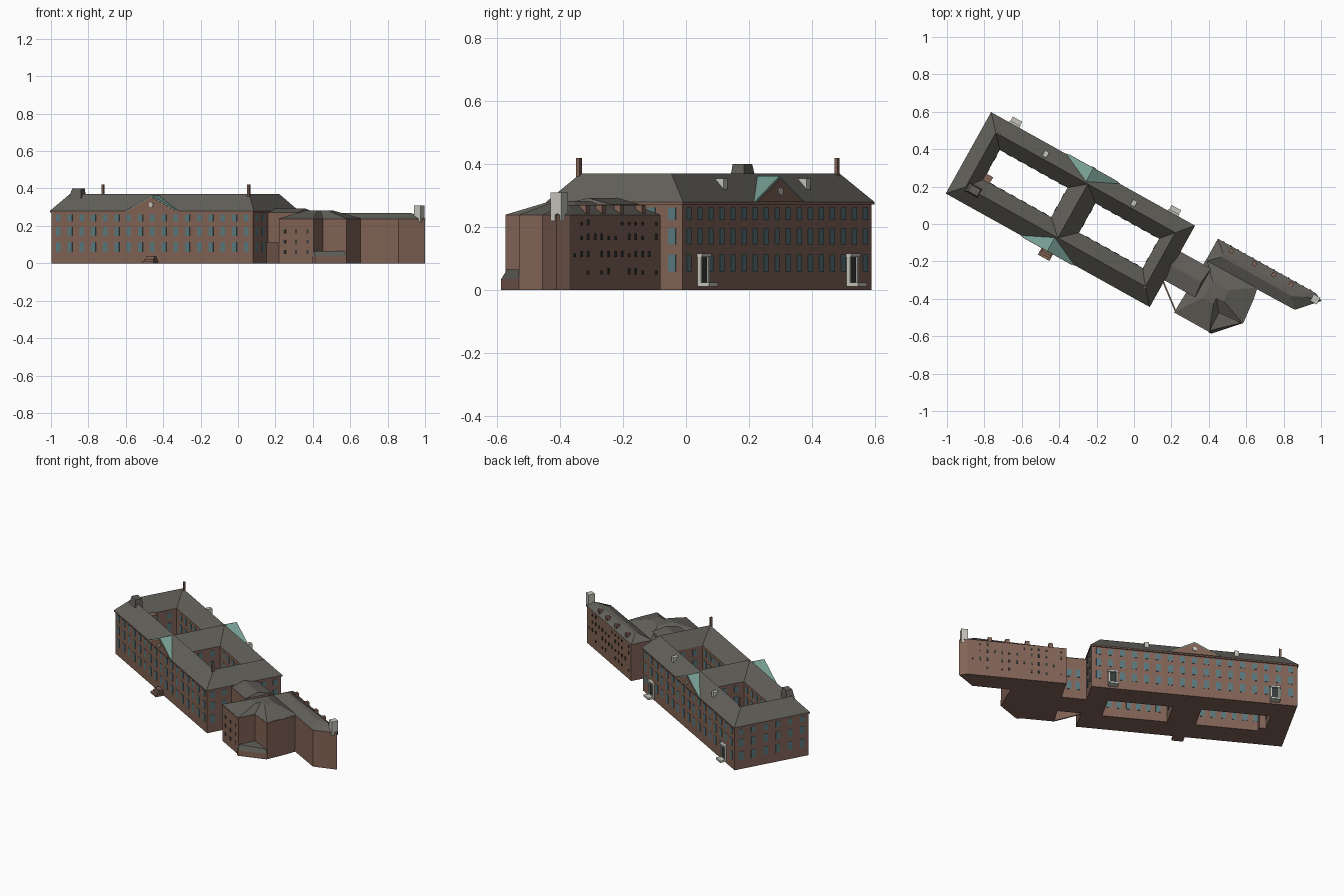
import bpy, bmesh, math, random
from mathutils import Matrix

if "Cube" in bpy.data.objects:
    bpy.data.objects.remove(bpy.data.objects["Cube"])

random.seed(4)
# Everything is built in the building's own axes (u along, v across), then turned into place
PLACE = Matrix.Translation((-0.34, 0.077, 0)) @ Matrix.Rotation(math.radians(-29.1), 4, 'Z')


def material(name, rgb):
    m = bpy.data.materials.new(name)
    m.diffuse_color = (*rgb, 1)
    m.use_nodes = True
    m.node_tree.nodes["Principled BSDF"].inputs["Base Color"].default_value = m.diffuse_color
    return m


BRICK = material("brick", (0.22, 0.125, 0.092))
ROOF = material("slate", (0.125, 0.118, 0.102))
GREEN = material("copper", (0.19, 0.36, 0.31))
GLASS = material("glass", (0.10, 0.19, 0.21))
DARK = material("dark_opening", (0.04, 0.045, 0.045))
STONE = material("stone", (0.55, 0.55, 0.50))


def finish(name, bm, mat):
    bmesh.ops.recalc_face_normals(bm, faces=bm.faces)
    me = bpy.data.meshes.new(name)
    bm.to_mesh(me)
    bm.free()
    me.materials.append(mat)
    ob = bpy.data.objects.new(name, me)
    bpy.context.collection.objects.link(ob)
    ob.matrix_world = PLACE
    return ob


def loft(name, a, za, b, zb, mat, caps=True):
    """Join two matching outlines at two heights."""
    bm = bmesh.new()
    A = [bm.verts.new((x, y, za)) for x, y in a]
    B = [bm.verts.new((x, y, zb)) for x, y in b]
    for i in range(len(A)):
        j = (i + 1) % len(A)
        bm.faces.new((A[i], A[j], B[j], B[i]))
    if caps:
        bm.faces.new(A[::-1])
        bm.faces.new(B)
    return finish(name, bm, mat)


def boxes(name, items, mat):
    """Many boxes in one mesh, each given as (u0, u1, v0, v1, z0, z1)."""
    bm = bmesh.new()
    for u0, u1, v0, v1, z0, z1 in items:
        m = (Matrix.Translation(((u0 + u1) / 2, (v0 + v1) / 2, (z0 + z1) / 2))
             @ Matrix.Diagonal((u1 - u0, v1 - v0, z1 - z0, 1)))
        bmesh.ops.create_cube(bm, size=1, matrix=m)
    return finish(name, bm, mat)


def rect(u0, u1, v0, v1):
    return [(u0, v0), (u1, v0), (u1, v1), (u0, v1)]


def scaled(pts, c, s):
    return [(c[0] + (x - c[0]) * s, c[1] + (y - c[1]) * s) for x, y in pts]


def spread(a, b, n):
    return [a + (b - a) * i / (n - 1) for i in range(n)]


# Main block: grid of wings around two open courtyards
EAVE, TOP = 0.28, 0.37
U = [-0.617, -0.485, -0.07, 0.10, 0.49, 0.617]
V = [-0.242, -0.085, 0.095, 0.242]
bm = bmesh.new()
grid = {(i, j): bm.verts.new((u, v, 0)) for i, u in enumerate(U) for j, v in enumerate(V)}
for i in range(5):
    for j in range(3):
        if (i, j) not in ((1, 1), (3, 1)):
            bm.faces.new((grid[i, j], grid[i + 1, j], grid[i + 1, j + 1], grid[i, j + 1]))
ret = bmesh.ops.extrude_face_region(bm, geom=bm.faces[:], use_keep_orig=True)
for v in ret["geom"]:
    if isinstance(v, bmesh.types.BMVert):
        v.co.z = EAVE
finish("main_walls", bm, BRICK)

# Main roof: outer slopes, then slopes down to each courtyard
E = 0.007
loft("outer_roof", rect(U[0] - E, U[5] + E, V[0] - E, V[3] + E), EAVE,
     rect(-0.548, 0.55, -0.165, 0.165), TOP, ROOF, False)
for tag, c0, c1, r0, r1 in (("west", U[1], U[2], -0.548, 0.015), ("east", U[3], U[4], 0.015, 0.55)):
    loft(tag + "_court_roof", rect(c0, c1, V[1], V[2]), EAVE,
         rect(r0, r1, -0.165, 0.165), TOP, ROOF, False)

# Cornice under the eaves
boxes("cornice", [(U[0] - E, U[5] + E, V[0] - E, V[0], 0.272, EAVE),
                  (U[0] - E, U[5] + E, V[3], V[3] + E, 0.272, EAVE),
                  (U[0] - E, U[0], V[0], V[3], 0.272, EAVE),
                  (U[5], U[5] + E, V[0], V[3], 0.272, EAVE)], BRICK)

# Windows in three rows
ROWS = [(0.06, 0.113), (0.145, 0.195), (0.223, 0.262)]
W, D = 0.014, 0.0025
wins = []


def along(us, v, w=W):
    wins.extend((u - w, u + w, v - D, v + D, a, b) for u in us for a, b in ROWS)


def across(vs, u, w=W):
    wins.extend((u - D, u + D, v - w, v + w, a, b) for v in vs for a, b in ROWS)


facade = spread(-0.575, 0.575, 17)
along(facade, V[0])
along(facade, V[3])
across(spread(-0.2, 0.2, 6), U[0])
across([-0.205, -0.13, 0.13, 0.205], U[5])
for c0, c1 in ((U[1], U[2]), (U[3], U[4])):
    for v in (V[1], V[2]):
        along(spread(c0 + 0.055, c1 - 0.04, 6), v)
    for u in (c0, c1):
        across([-0.035, 0.045], u)
across([], U[5])
wins += [(u - W, u + W, 0.083, 0.088, a, b) for u in (0.67, 0.72) for a, b in ROWS[:2]]
boxes("windows", wins, GLASS)

# Pediments on both long sides
for tag, s in (("front", -1), ("rear", 1)):
    for part, w, h, v0, v1, mat in (("pediment_roof", 0.163, 0.083, 0.252, 0.165, GREEN),
                                    ("pediment", 0.150, 0.075, 0.255, 0.20, BRICK)):
        bm = bmesh.new()
        ends = [[bm.verts.new((u, s * v, EAVE + z)) for u, z in ((-w, 0), (w, 0), (0, h))]
                for v in (v0, v1)]
        bm.faces.new(ends[0])
        bm.faces.new(ends[1])
        for i in range(3):
            j = (i + 1) % 3
            bm.faces.new((ends[0][i], ends[0][j], ends[1][j], ends[1][i]))
        finish(f"{tag}_{part}", bm, mat)
    bm = bmesh.new()
    bmesh.ops.create_cone(bm, cap_ends=True, segments=12, radius1=0.013, radius2=0.013, depth=0.006,
                          matrix=Matrix.Translation((0, s * 0.256, 0.313)) @ Matrix.Rotation(math.pi / 2, 4, 'X'))
    finish(tag + "_round_window", bm, STONE)

# Front steps and the two rear doorways
boxes("front_steps", [(-0.035 + k * 0.005, 0.035 - k * 0.005, -0.295 + k * 0.013, V[0], k * 0.012, k * 0.012 + 0.012)
                      for k in range(3)], BRICK)
for tag, u in (("west", -0.482), ("east", 0.49)):
    boxes(tag + "_door", [(u - 0.02, u + 0.02, 0.24, 0.249, 0.02, 0.105)], DARK)
    boxes(tag + "_doorway", [(u - 0.029, u + 0.029, 0.242, 0.285, 0.012, 0.024),
                             (u - 0.029, u - 0.02, 0.242, 0.256, 0.024, 0.105),
                             (u + 0.02, u + 0.029, 0.242, 0.256, 0.024, 0.105),
                             (u - 0.032, u + 0.032, 0.242, 0.260, 0.105, 0.117)], STONE)

# Dormers, chimneys, roof posts and courtyard stair turret
boxes("dormers", [(u - 0.013, u + 0.013, 0.18, 0.212, 0.315, 0.355) for u in (-0.26, 0.28)], STONE)
boxes("roof_posts", [(-0.534, -0.522, 0.16, 0.172, 0.36, 0.42), (0.543, 0.557, -0.178, -0.164, 0.35, 0.42)], BRICK)
loft("main_chimney", rect(-0.545, -0.465, -0.19, -0.135), 0.34,
     rect(-0.525, -0.47, -0.18, -0.14), 0.40, ROOF)
boxes("stair_turret", [(-0.487, -0.445, -0.09, -0.05, 0, 0.285)], BRICK)

# Link between main block and annex
link = rect(0.61, 0.80, -0.081, 0.085)
loft("link_walls", link, 0, link, 0.272, BRICK)
loft("link_roof", rect(0.60, 0.81, -0.086, 0.09), 0.272, rect(0.60, 0.80, -0.002, 0.006), 0.292, ROOF)
yard = [(0.617, -0.098), (0.623, -0.092), (0.761, -0.2), (0.755, -0.206)]
loft("yard_wall", yard, 0, yard, 0.11, BRICK)

# Annex block with a recessed corner and a low lean-to in it
block = [(0.755, -0.206), (0.965, -0.206), (0.961, -0.095), (1.098, -0.083), (1.085, 0.05),
         (1.073, 0.12), (0.767, 0.12)]
hub = (0.89, -0.005)
loft("annex_walls", block, 0, block, 0.24, BRICK)
loft("annex_roof", scaled(block, hub, 1.025), 0.238, scaled(block, hub, 0.32), 0.283, ROOF)
lean = [(0.962, -0.214), (0.98, -0.214), (1.1, -0.083), (0.958, -0.09)]
loft("lean_to", lean, 0, lean, 0.035, BRICK)
loft("lean_to_roof", lean, 0.035, [(0.962, -0.2), (0.967, -0.2), (1.09, -0.088), (0.958, -0.09)], 0.065, ROOF)

# Long annex wing
wing = [(0.767, 0.11), (1.307, 0.116), (1.408, 0.226), (1.362, 0.247), (0.767, 0.247)]
loft("wing_walls", wing, 0, wing, 0.238, BRICK)
loft("wing_roof", scaled(wing, (1.05, 0.18), 1.008), 0.238,
     [(0.83, 0.172), (1.26, 0.172), (1.33, 0.205), (1.30, 0.212), (0.83, 0.19)], 0.27, ROOF)
boxes("wing_chimneys", [(u - 0.012, u + 0.012, 0.213, 0.237, 0.235, 0.27) for u in (0.86, 1.0, 1.12, 1.225)], BRICK)
boxes("end_chimney", [(1.357, 1.397, 0.198, 0.238, 0.22, 0.31)], STONE)

# Small scattered openings on the annex
slits = []
for z in (0.05, 0.105, 0.16, 0.205):
    for u in spread(0.80, 1.33, 13):
        if random.random() < 0.7:
            slits.append((u - 0.005, u + 0.005, 0.245, 0.2505, z, z + random.choice((0.012, 0.02))))
    for u in (0.79, 0.86, 0.93):
        if z < 0.2:
            slits.append((u - 0.006, u + 0.006, -0.2085, -0.204, z, z + 0.02))
boxes("annex_slits", slits, DARK)
